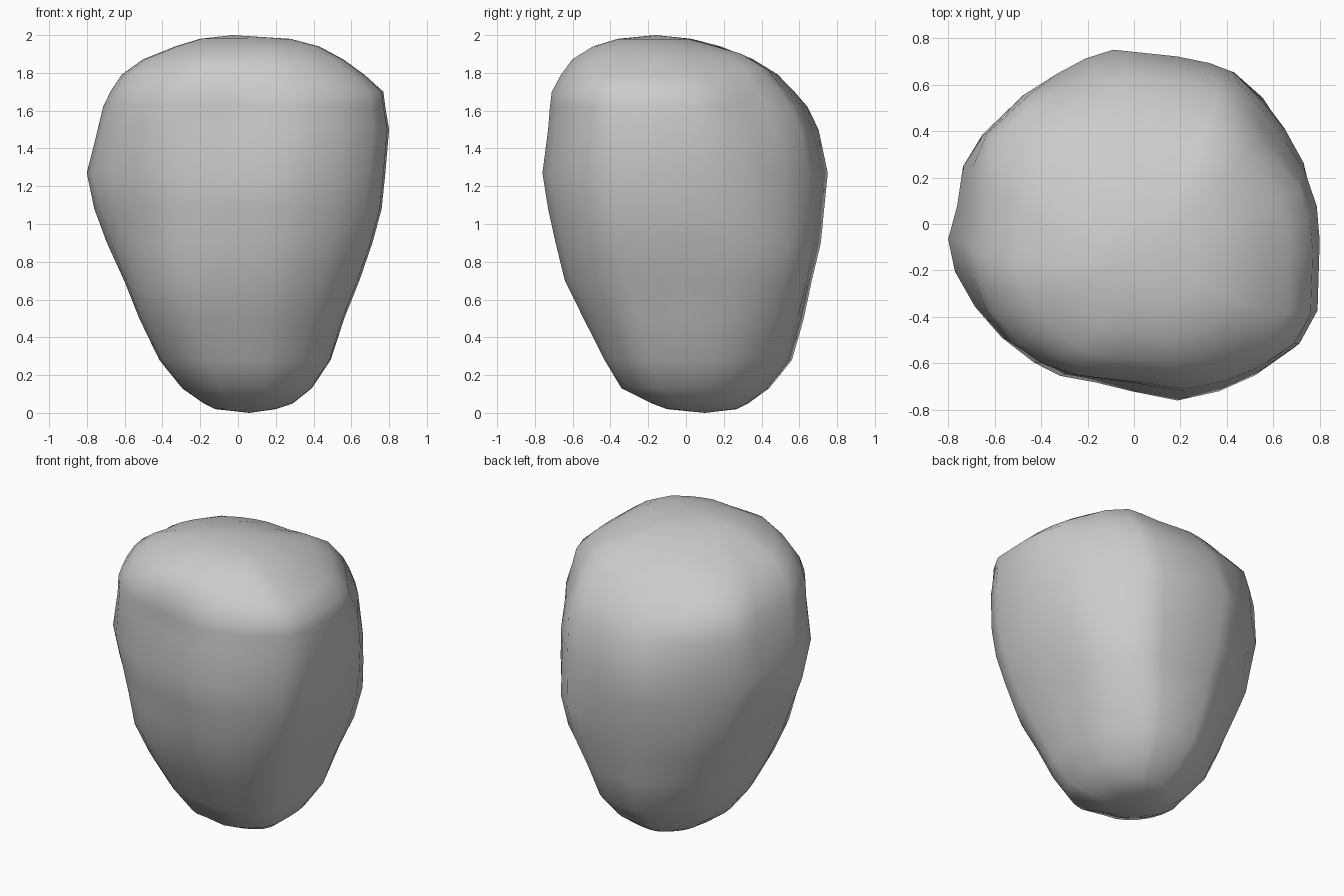
import bpy, bmesh, math
from mathutils import Vector

# Plan outline of the boulder at its widest (x, y), counter-clockwise
outline = [(.80, -.06), (.79, .10), (.75, .27), (.67, .41), (.57, .53), (.44, .66), (.34, .70),
           (.20, .73), (-.08, .76), (-.20, .72), (-.32, .65), (-.46, .55), (-.64, .38),
           (-.73, .25), (-.76, .08), (-.80, -.06), (-.77, -.20), (-.68, -.35), (-.56, -.48),
           (-.42, -.59), (-.31, -.65), (-.16, -.68), (0, -.72), (.20, -.76), (.38, -.72),
           (.54, -.65), (.71, -.53), (.79, -.38)]

# Height, left, right, front and back extent of each level
levels = [(.02, -.12, .20, -.10, .27), (.05, -.18, .29, -.18, .33), (.13, -.29, .39, -.34, .44),
          (.28, -.41, .49, -.43, .56), (.50, -.51, .56, -.54, .62), (.70, -.59, .64, -.64, .66),
          (.90, -.69, .71, -.69, .71), (1.08, -.76, .76, -.73, .73), (1.27, -.80, .78, -.76, .75),
          (1.50, -.74, .80, -.73, .70), (1.62, -.71, .78, -.72, .64), (1.70, -.67, .77, -.71, .57),
          (1.79, -.61, .67, -.66, .48), (1.87, -.50, .56, -.60, .35), (1.94, -.33, .43, -.49, .18),
          (1.98, -.20, .28, -.36, .03)]

# Local bulges and hollows: centre, radius, direction, amount
dents = [((-.38, -.38, .60), .32, (-1, -1, 0), .08),     # low front left bulge
         ((-.25, -.25, .20), .20, (-1, -1, 0), .04),     # front left of the foot
         ((.50, .50, .75), .32, (1, 1, 0), .08),         # mid back right bulge
         ((-.45, .45, .75), .30, (-1, 1, 0), .05),       # mid back left bulge
         ((-.50, .42, 1.62), .28, (-1, 1, .5), .10),     # high back left bump
         ((-.30, .33, 1.85), .20, (-.3, .3, 1), .02),    # top of that bump
         ((-.50, -.48, 1.62), .26, (-1, -1, .3), .06),   # high front left shoulder
         ((-.15, -.55, 1.76), .20, (0, -1, .5), .04),    # front rim
         ((.42, .34, 1.83), .18, (.1, .1, 1), .05),      # back right knob
         ((.66, .34, 1.60), .20, (-1, -.6, 0), .04)]     # hollow below the knob


def reshape(p):
    out = p.copy()
    for centre, radius, direction, amount in dents:
        d = (p - Vector(centre)).length
        out += Vector(direction).normalized() * amount * math.exp(-(d / radius) ** 2)
    return out


bm = bmesh.new()
rings = []
for z, left, right, front, back in levels:
    rings.append([bm.verts.new(reshape(Vector((left + (x + .80) / 1.60 * (right - left),
                                               front + (y + .76) / 1.52 * (back - front), z))))
                  for x, y in outline])

# Side skin
n = len(outline)
for low, high in zip(rings, rings[1:]):
    for i in range(n):
        j = (i + 1) % n
        bm.faces.new((low[i], low[j], high[j], high[i]))

# Bottom and domed top caps
bottom = bm.verts.new((.06, .10, 0))
top = bm.verts.new((-.03, -.16, 2))
for i in range(n):
    j = (i + 1) % n
    bm.faces.new((bottom, rings[0][j], rings[0][i]))
    bm.faces.new((top, rings[-1][i], rings[-1][j]))

bmesh.ops.recalc_face_normals(bm, faces=bm.faces)
for f in bm.faces:
    f.smooth = True
mesh = bpy.data.meshes.new("boulder")
bm.to_mesh(mesh)
bm.free()
boulder = bpy.data.objects.new("boulder", mesh)
bpy.context.collection.objects.link(boulder)
